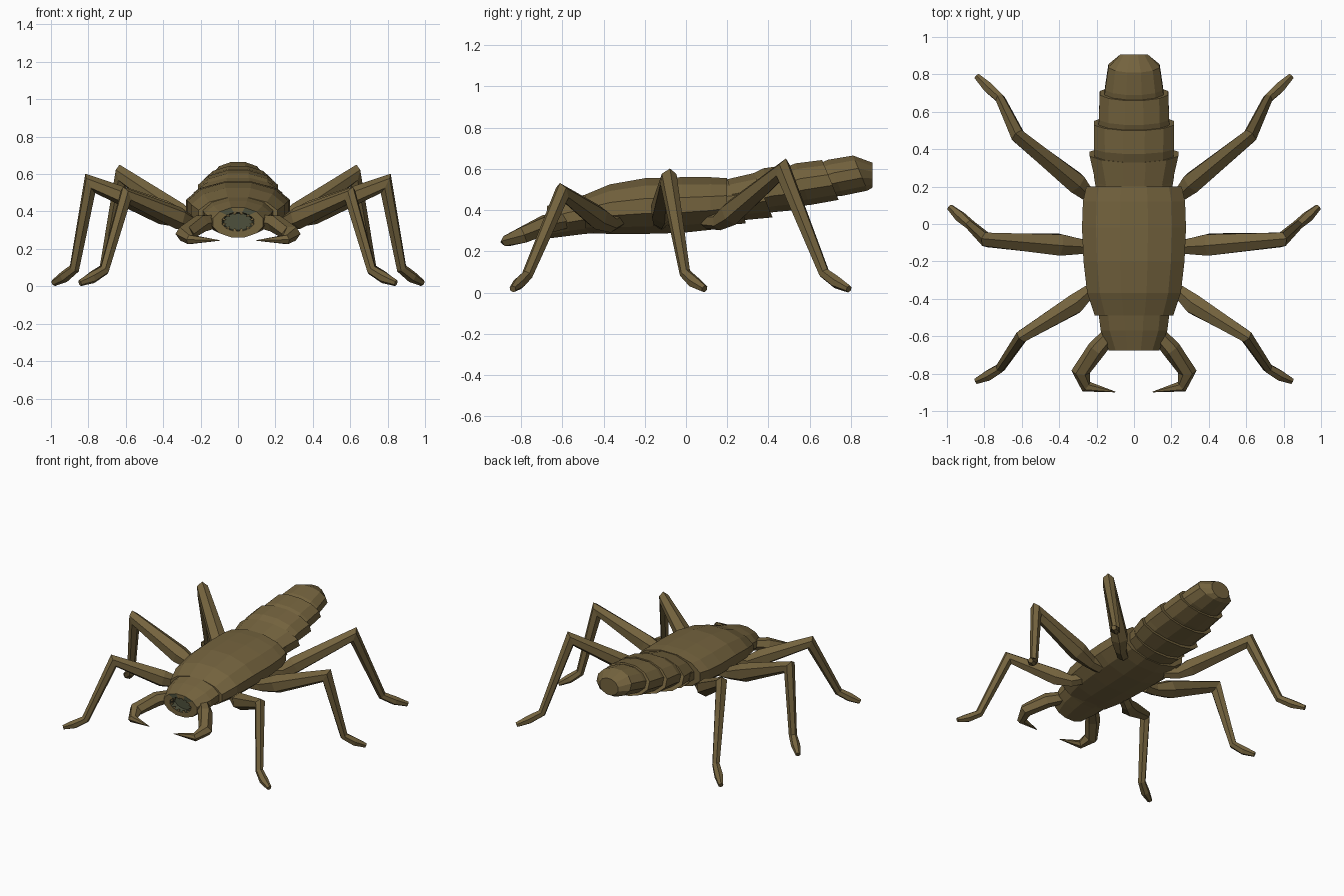
import bpy, bmesh, math
from mathutils import Vector


def material(name, color):
    m = bpy.data.materials.new(name)
    m.diffuse_color = (*color, 1)
    return m


BROWN = material("olive_brown", (0.175, 0.125, 0.048))
DARK = material("mouth_grey", (0.075, 0.08, 0.045))


def loft(name, rings, mats=(BROWN,), close_start=True):
    """Skin a list of equally sized rings and cap the ends."""
    bm = bmesh.new()
    loops = [[bm.verts.new(p) for p in ring] for ring in rings]
    n = len(loops[0])
    for a, b in zip(loops, loops[1:]):
        for i in range(n):
            j = (i + 1) % n
            bm.faces.new((a[i], a[j], b[j], b[i]))
    if close_start:
        bm.faces.new(loops[0][::-1])
    bm.faces.new(loops[-1])
    bmesh.ops.recalc_face_normals(bm, faces=bm.faces)
    me = bpy.data.meshes.new(name)
    bm.to_mesh(me)
    bm.free()
    for m in mats:
        me.materials.append(m)
    ob = bpy.data.objects.new(name, me)
    bpy.context.collection.objects.link(ob)
    return ob


def body_ring(y_top, y_bot, w, z_bot, z_top, n=12):
    """Flat-topped oval ring, tilted between its top and bottom y."""
    pts = []
    for i in range(n):
        a = 2 * math.pi * (i + 0.5) / n
        k = math.cos(math.pi / n)
        cx, cz = math.cos(a) / k, math.sin(a) / k
        t = (cz + 1) / 2
        pts.append((w * cx, y_bot + (y_top - y_bot) * t, z_bot + (z_top - z_bot) * t))
    return pts


def limb(name, path, normal, side):
    """Six-sided mitred tube through (x, y, z, radius), mirrored by side."""
    pts = [Vector((p[0] * side, p[1], p[2])) for p in path]
    normal = Vector((normal[0] * side, normal[1], normal[2])).normalized()
    rings = []
    for i, p in enumerate(pts):
        d0 = (p - pts[max(i - 1, 0)]).normalized()
        d1 = (pts[min(i + 1, len(pts) - 1)] - p).normalized()
        t = (d0 + d1).normalized()
        u = (normal - t * normal.dot(t)).normalized()
        v = t.cross(u)
        r = path[i][3]
        stretch = 1.0
        if 0 < i < len(pts) - 1:
            stretch = min(1 / max(t.dot(d1), 0.1), 1.4)
        rings.append([p + u * r * math.cos(a) + v * r * stretch * math.sin(a)
                      for a in (math.pi / 6 + math.pi * k / 3 for k in range(6))])
    return loft(name, rings)


# Thorax shell
loft("thorax", [body_ring(y, y, w, zb, zt) for y, w, zb, zt in (
    (-0.49, 0.21, 0.29, 0.475), (-0.37, 0.25, 0.285, 0.525),
    (-0.2, 0.27, 0.285, 0.555), (-0.02, 0.278, 0.29, 0.56),
    (0.12, 0.273, 0.305, 0.56), (0.2, 0.255, 0.325, 0.555))])

# Abdomen: overlapping segments that flare towards the rear
segments = (
    ((0.17, 0.17, 0.20, 0.33, 0.54), (0.24, 0.29, 0.215, 0.335, 0.555)),
    ((0.20, 0.26, 0.205, 0.35, 0.55), (0.33, 0.42, 0.237, 0.365, 0.58)),
    ((0.30, 0.38, 0.21, 0.385, 0.565), (0.375, 0.44, 0.213, 0.392, 0.603),
     (0.50, 0.58, 0.215, 0.405, 0.62)),
    ((0.47, 0.54, 0.19, 0.42, 0.60), (0.53, 0.60, 0.188, 0.425, 0.627),
     (0.66, 0.74, 0.183, 0.45, 0.643)),
    ((0.63, 0.71, 0.16, 0.465, 0.62), (0.69, 0.76, 0.155, 0.47, 0.645),
     (0.81, 0.88, 0.137, 0.495, 0.665), (0.905, 0.905, 0.075, 0.51, 0.63)),
)
for i, seg in enumerate(segments):
    loft(f"abdomen_segment_{i + 1}", [body_ring(*s) for s in seg])

# Head with a recessed mouth
head = loft("head", [body_ring(y, y, w, zb, zt) for y, w, zb, zt in (
    (-0.42, 0.19, 0.29, 0.48), (-0.49, 0.188, 0.285, 0.475),
    (-0.57, 0.178, 0.275, 0.455), (-0.675, 0.135, 0.262, 0.42),
    (-0.675, 0.085, 0.295, 0.395), (-0.63, 0.075, 0.30, 0.39))],
    (BROWN, DARK))
for f in head.data.polygons:
    if f.center.y < -0.625 and abs(f.center.x) < 0.082 and 0.29 < f.center.z < 0.40:
        f.material_index = 1

# Teeth around the mouth rim, pointing inwards
for i in range(12):
    a = 2 * math.pi * (i + 0.5) / 12

    def rim(ang, s, y):
        return (0.086 * s * math.cos(ang), y, 0.345 + 0.051 * s * math.sin(ang))
    base = [rim(a - 0.17, 1, -0.672), rim(a + 0.17, 1, -0.672), rim(a, 1, -0.645)]
    tip = [rim(a + d, 0.72, -0.668) for d in (-0.01, 0.01, 0)]
    loft(f"tooth_{i + 1}", [base, tip])

# Limb paths for the +x side: x, y, z, radius
legs = {
    "front_leg": ((0.17, -0.32, 0.36, 0.04), (0.245, -0.365, 0.335, 0.042),
                  (0.32, -0.43, 0.365, 0.06), (0.60, -0.60, 0.485, 0.037),
                  (0.715, -0.77, 0.085, 0.027), (0.78, -0.81, 0.045, 0.031),
                  (0.845, -0.84, 0.018, 0.017)),
    "middle_leg": ((0.2, -0.12, 0.35, 0.045), (0.28, -0.12, 0.355, 0.045),
                   (0.40, -0.11, 0.395, 0.066), (0.79, -0.085, 0.55, 0.042),
                   (0.875, -0.005, 0.095, 0.027), (0.93, 0.04, 0.05, 0.031),
                   (0.985, 0.09, 0.018, 0.018)),
    "rear_leg": ((0.18, 0.10, 0.35, 0.04), (0.25, 0.16, 0.345, 0.042),
                 (0.31, 0.22, 0.385, 0.062), (0.62, 0.47, 0.595, 0.042),
                 (0.715, 0.67, 0.095, 0.027), (0.78, 0.73, 0.05, 0.031),
                 (0.84, 0.79, 0.018, 0.018)),
}
mandible = ((0.12, -0.58, 0.35, 0.04), (0.20, -0.67, 0.335, 0.05),
            (0.285, -0.79, 0.28, 0.045), (0.255, -0.87, 0.25, 0.028),
            (0.10, -0.898, 0.245, 0.002))

for side, label in ((1, "right"), (-1, "left")):
    for name, path in legs.items():
        dx, dy = path[-1][0] - path[0][0], path[-1][1] - path[0][1]
        limb(f"{label}_{name}", path, (-dy, dx, 0), side)
    limb(f"{label}_mandible", mandible, (0, 0, 1), side)
